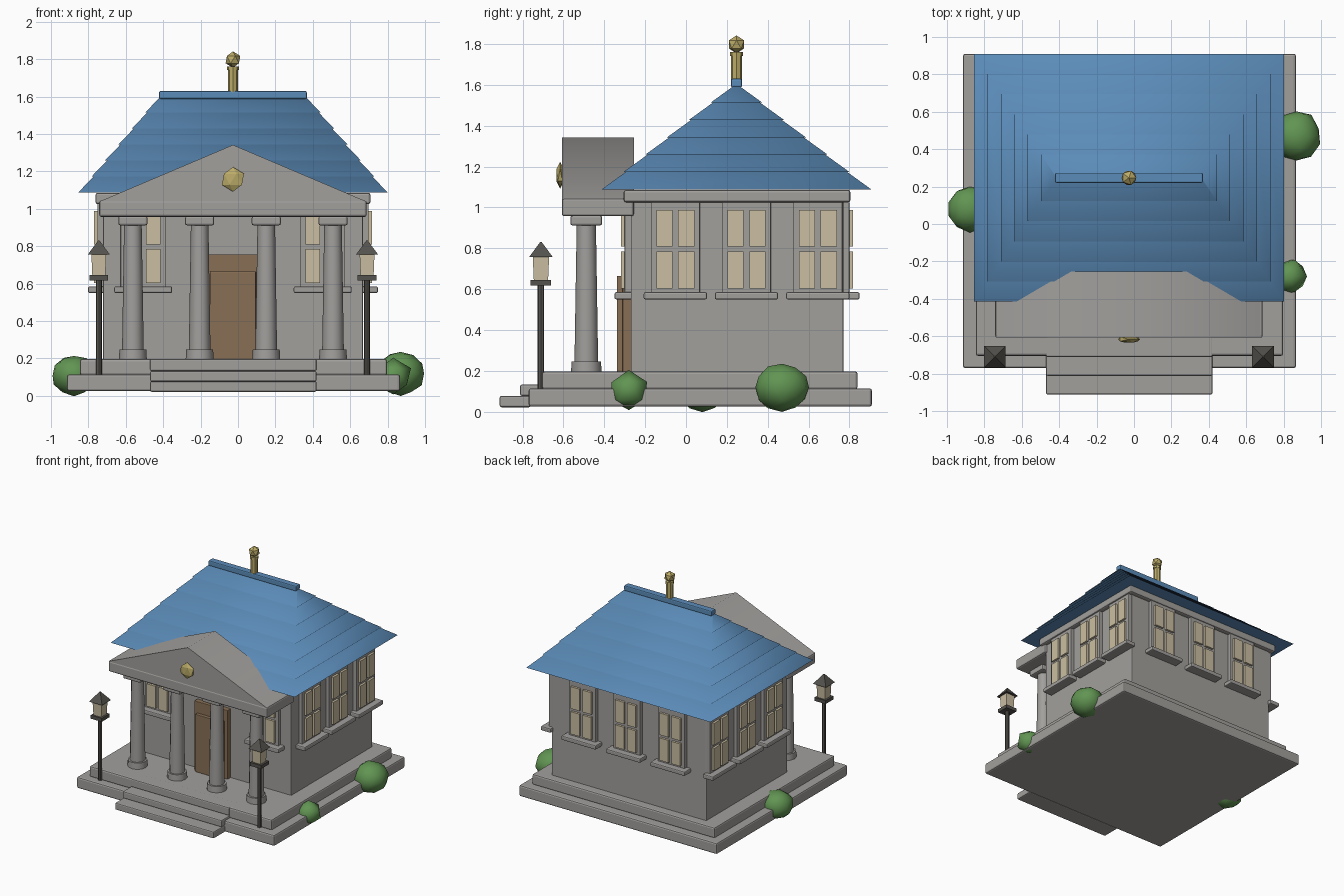
import bpy, bmesh, math, random
from mathutils import Matrix, Vector

if "Cube" in bpy.data.objects:
    bpy.data.objects.remove(bpy.data.objects["Cube"])

random.seed(4)
CX = -0.027          # building centre line
RY = 0.247           # ridge line


def material(name, r, g, b):
    m = bpy.data.materials.new(name)
    m.diffuse_color = (r, g, b, 1)
    m.use_nodes = True
    m.node_tree.nodes["Principled BSDF"].inputs["Base Color"].default_value = m.diffuse_color
    return m


STONE = material("stone grey", 0.36, 0.35, 0.335)
ROOF = material("slate blue", 0.105, 0.26, 0.48)
WOOD = material("door brown", 0.25, 0.16, 0.09)
PANE = material("warm glass", 0.60, 0.52, 0.36)
IRON = material("dark iron", 0.09, 0.085, 0.075)
GOLD = material("gold", 0.50, 0.41, 0.14)
LEAF = material("leaf green", 0.12, 0.30, 0.085)


def finish(name, bm, mat, bevel=0, smooth=None):
    bmesh.ops.recalc_face_normals(bm, faces=bm.faces)
    me = bpy.data.meshes.new(name)
    bm.to_mesh(me)
    bm.free()
    me.materials.append(mat)
    ob = bpy.data.objects.new(name, me)
    bpy.context.collection.objects.link(ob)
    if bevel:
        mod = ob.modifiers.new("soft edge", 'BEVEL')
        mod.width, mod.segments, mod.limit_method = bevel, 2, 'ANGLE'
    if smooth:
        bpy.ops.object.select_all(action='DESELECT')
        ob.select_set(True)
        bpy.context.view_layer.objects.active = ob
        bpy.ops.object.shade_smooth_by_angle(angle=math.radians(smooth))
    return ob


def add_box(bm, lo, hi, matrix=Matrix()):
    lo, hi = Vector(lo), Vector(hi)
    size = Matrix.Diagonal((*(hi - lo), 1))
    bmesh.ops.create_cube(bm, size=1, matrix=matrix @ Matrix.Translation((lo + hi) / 2) @ size)


def box(name, x, y, z, mat, bevel=0):
    bm = bmesh.new()
    add_box(bm, (x[0], y[0], z[0]), (x[1], y[1], z[1]))
    return finish(name, bm, mat, bevel)


def add_cone(bm, x, y, z0, z1, r0, r1, sides, turn=0):
    m = Matrix.Translation((x, y, (z0 + z1) / 2)) @ Matrix.Rotation(turn, 4, 'Z')
    bmesh.ops.create_cone(bm, cap_ends=True, segments=sides, radius1=r0, radius2=r1,
                          depth=z1 - z0, matrix=m)


def cone(name, x, y, z0, z1, r0, r1, sides, mat, turn=0, smooth=None):
    bm = bmesh.new()
    add_cone(bm, x, y, z0, z1, r0, r1, sides, turn)
    return finish(name, bm, mat, 0, smooth)


def ball(name, centre, radii, detail, mat, jitter=0, smooth=None):
    bm = bmesh.new()
    bmesh.ops.create_icosphere(bm, subdivisions=detail, radius=1)
    for v in bm.verts:
        v.co *= 1 + random.uniform(-jitter, jitter)
        v.co = Vector(c + r * k for c, r, k in zip(centre, radii, v.co))
    return finish(name, bm, mat, 0, smooth)


# Plinth and entrance steps
box("lower_plinth", (-0.914, 0.866), (-0.77, 0.91), (0.025, 0.115), STONE, 0.012)
box("upper_plinth", (-0.845, 0.797), (-0.705, 0.84), (0.11, 0.197), STONE, 0.012)
for i, (front, back) in enumerate([(-0.912, -0.76), (-0.812, -0.68), (-0.712, -0.6)]):
    box("entrance_step", (-0.47, 0.42), (front, back),
        (0.022 + 0.055 * i, 0.078 + 0.055 * i + 0.01 * (i == 2)), STONE, 0.009)

# Walls and cornice
box("walls", (CX - 0.695, CX + 0.695), (-0.27, 0.77), (0.19, 1.04), STONE, 0.006)
box("cornice", (CX - 0.735, CX + 0.735), (-0.305, 0.805), (1.025, 1.086), STONE, 0.012)


# Windows: built facing -y at the origin, then turned onto each wall
def window(x, y, turn):
    m = Matrix.Translation((x, y, 0)) @ Matrix.Rotation(turn, 4, 'Z')
    bm = bmesh.new()
    add_box(bm, (-0.12, -0.03, 0.58), (0.12, 0.01, 1.027), m)
    finish("window_frame", bm, STONE, 0.004)
    bm = bmesh.new()
    for side in (-1, 1):
        for z0, z1 in ((0.603, 0.785), (0.81, 0.988)):
            a, b = sorted((side * 0.014, side * 0.093))
            add_box(bm, (a, -0.048, z0), (b, -0.02, z1), m)
    finish("window_panes", bm, PANE)
    bm = bmesh.new()
    add_box(bm, (-0.155, -0.08, 0.55), (0.155, 0.01, 0.585), m)
    finish("window_sill", bm, STONE, 0.008)


for s in (-1, 1):
    window(CX + s * 0.48, -0.27, 0)
    for y in (-0.052, 0.296, 0.645):
        window(CX + s * 0.695, y, s * math.pi / 2)
for x in (-0.40, 0, 0.40):
    window(CX + x, 0.77, math.pi)

# Door
box("door_frame", (CX - 0.15, CX + 0.15), (-0.31, -0.26), (0.195, 0.757), WOOD, 0.004)
box("door_panel", (CX - 0.123, CX + 0.123), (-0.338, -0.27), (0.197, 0.665), WOOD, 0.004)

# Hipped roof: overlapping courses, each a four-sided frustum
COURSES, Z0, Z1 = 6, 1.087, 1.60


def half_extents(t, out=0.0):
    return 0.815 + (0.385 - 0.815) * t + out, 0.645 * (1 - t) + 0.004 + out


for i in range(COURSES):
    t0, t1 = i / COURSES, (i + 1) / COURSES
    bm = bmesh.new()
    rings = []
    for (hx, hy), t in ((half_extents(t0, 0.013), t0), (half_extents(t1, 0.002), t1)):
        z = Z0 + (Z1 - Z0) * t
        rings.append([bm.verts.new((CX + sx * hx, RY + sy * hy, z))
                      for sx, sy in ((-1, -1), (1, -1), (1, 1), (-1, 1))])
    bm.faces.new(rings[0])
    bm.faces.new(rings[1])
    for k in range(4):
        n = (k + 1) % 4
        bm.faces.new((rings[0][k], rings[0][n], rings[1][n], rings[1][k]))
    finish("roof_course", bm, ROOF, 0, 65)
box("ridge_cap", (CX - 0.395, CX + 0.395), (RY - 0.027, RY + 0.027), (1.587, 1.63), ROOF, 0.008)

# Finial
cone("finial_rod", CX, RY, 1.62, 1.76, 0.027, 0.027, 8, GOLD)
cone("finial_collar", CX, RY, 1.742, 1.762, 0.032, 0.032, 8, GOLD)
ball("finial_ball", (CX, RY, 1.798), (0.044, 0.044, 0.044), 1, GOLD)

# Portico: entablature, pediment, emblem
box("entablature", (CX - 0.715, CX + 0.715), (-0.608, -0.255), (0.957, 1.045), STONE, 0.012)
bm = bmesh.new()
ends = [[bm.verts.new((CX + x, y, z)) for x, z in ((-0.712, 1.04), (0.712, 1.04), (0, 1.342))]
        for y in (-0.606, -0.255)]
bm.faces.new(ends[0])
bm.faces.new(ends[1])
for k in range(3):
    n = (k + 1) % 3
    bm.faces.new((ends[0][k], ends[0][n], ends[1][n], ends[1][k]))
finish("pediment", bm, STONE, 0, 50)
ball("pediment_emblem", (CX, -0.616, 1.158), (0.066, 0.022, 0.066), 1, GOLD)

# Columns
for dx in (-0.535, -0.178, 0.178, 0.535):
    x, y = CX + dx, -0.488
    cone("column_base", x, y, 0.19, 0.247, 0.075, 0.072, 12, STONE, 0, 40)
    cone("column_shaft", x, y, 0.24, 0.92, 0.058, 0.047, 12, STONE, 0, 40)
    box("column_capital", (x - 0.078, x + 0.078), (y - 0.078, y + 0.078), (0.912, 0.96), STONE, 0.01)

# Lamp posts
for s in (-1, 1):
    x, y, q, r2 = CX + s * 0.717, -0.71, math.pi / 4, math.sqrt(2)
    cone("lamp_post", x, y, 0.11, 0.63, 0.016, 0.016, 8, IRON)
    box("lamp_tray", (x - 0.05, x + 0.05), (y - 0.05, y + 0.05), (0.618, 0.646), IRON)
    cone("lamp_glass", x, y, 0.644, 0.762, 0.035 * r2, 0.04 * r2, 4, PANE, q)
    cone("lamp_roof", x, y, 0.757, 0.83, 0.058 * r2, 0.006, 4, IRON, q)

# Bushes
ball("bush", (0.87, 0.47, 0.12), (0.128, 0.135, 0.117), 2, LEAF, 0.04, 60)
ball("bush", (0.83, -0.28, 0.102), (0.102, 0.102, 0.098), 1, LEAF, 0.05, 60)
ball("bush", (-0.877, 0.08, 0.108), (0.123, 0.123, 0.108), 2, LEAF, 0.04, 60)
